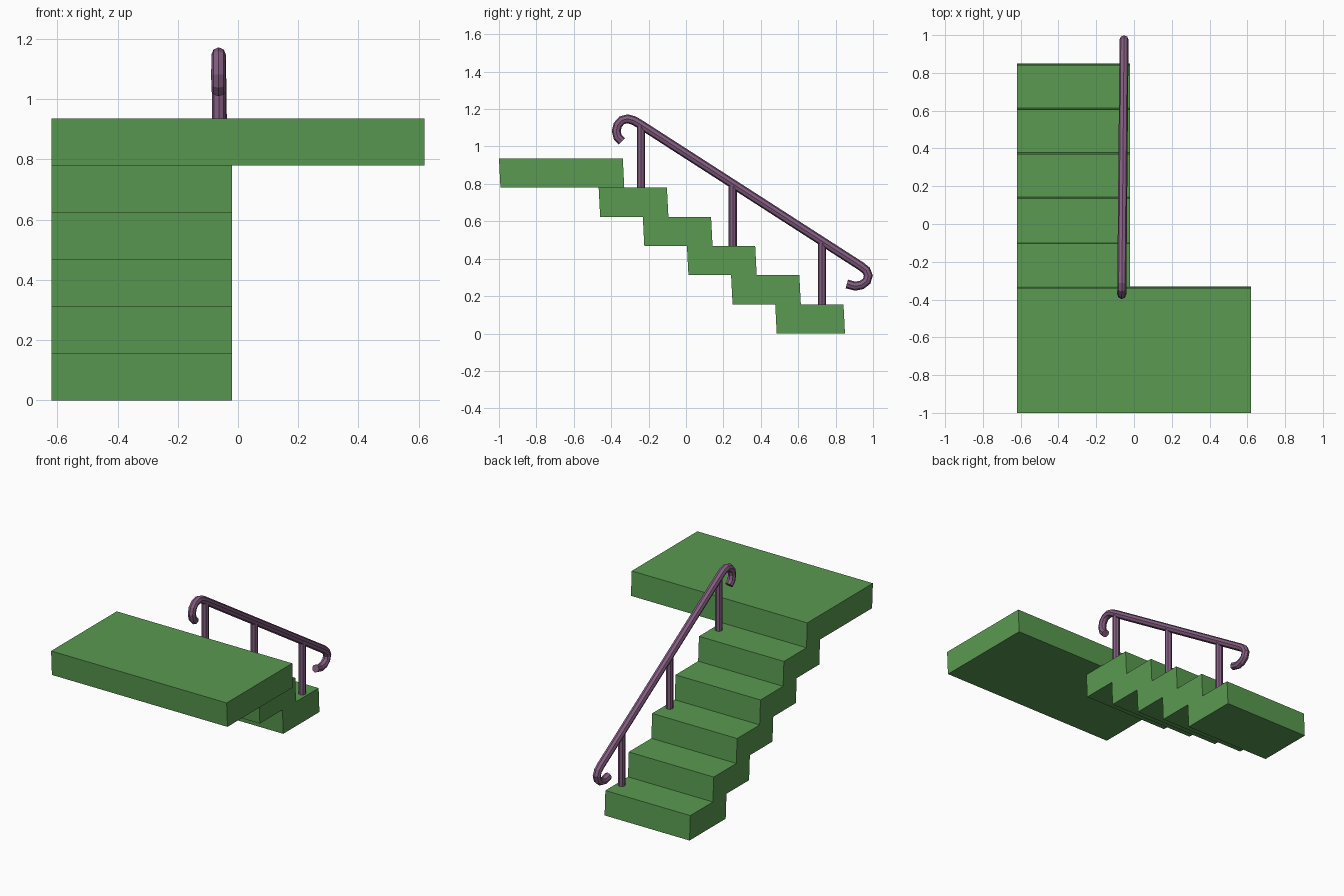
import bpy, bmesh

if "Cube" in bpy.data.objects:
    bpy.data.objects.remove(bpy.data.objects["Cube"])


def material(name, rgb):
    m = bpy.data.materials.new(name)
    m.diffuse_color = (*rgb, 1)
    m.use_nodes = True
    m.node_tree.nodes["Principled BSDF"].inputs["Base Color"].default_value = m.diffuse_color
    return m


green = material("green_paint", (0.10, 0.32, 0.08))
purple = material("purple_metal", (0.23, 0.11, 0.22))


def prism(name, profile, x0, x1):
    """Extrude a closed (y, z) profile along x."""
    bm = bmesh.new()
    face = bm.faces.new([bm.verts.new((x0, y, z)) for y, z in profile])
    new = bmesh.ops.extrude_face_region(bm, geom=[face])["geom"]
    bmesh.ops.translate(bm, vec=(x1 - x0, 0, 0),
                        verts=[v for v in new if isinstance(v, bmesh.types.BMVert)])
    bmesh.ops.recalc_face_normals(bm, faces=bm.faces)
    me = bpy.data.meshes.new(name)
    bm.to_mesh(me)
    bm.free()
    me.materials.append(green)
    ob = bpy.data.objects.new(name, me)
    bpy.context.collection.objects.link(ob)


# Stair flight: zigzag profile, risers leaning slightly
H, RUN, LEAN, STEPS = 0.156, 0.236, 0.004, 5
front, back = [], []
for i in range(STEPS):
    for edge, y in ((front, 0.846 - RUN * i), (back, 0.481 - RUN * i)):
        edge += [(y + LEAN, i * H), (y - LEAN, (i + 1) * H)]
prism("stair_flight", front + back[::-1], -0.62, -0.02)

# Landing slab
prism("landing", [(-0.992, 5 * H), (-1.0, 6 * H), (-0.338, 6 * H), (-0.330, 5 * H)],
      -0.62, 0.62)


def rail_x(y):
    return -0.0615 + 0.009 * y


def tube(name, points, radius):
    """Eight-sided capped tube along (y, z) points, turned into a mesh."""
    cu = bpy.data.curves.new(name, "CURVE")
    cu.dimensions = "3D"
    cu.bevel_depth = radius
    cu.bevel_resolution = 2
    cu.use_fill_caps = True
    sp = cu.splines.new("POLY")
    sp.points.add(len(points) - 1)
    for p, (y, z) in zip(sp.points, points):
        p.co = (rail_x(y), y, z, 1)
    sp.use_smooth = False
    cu.materials.append(purple)
    ob = bpy.data.objects.new(name, cu)
    bpy.context.collection.objects.link(ob)
    bpy.ops.object.select_all(action="DESELECT")
    ob.select_set(True)
    bpy.context.view_layer.objects.active = ob
    bpy.ops.object.convert(target="MESH")


# Handrail with a hook at each end
tube("handrail", [
    (-0.342, 1.027), (-0.365, 1.050), (-0.373, 1.082), (-0.365, 1.115),
    (-0.343, 1.140), (-0.312, 1.148), (-0.280, 1.139), (-0.250, 1.122),
    (0.935, 0.360), (0.963, 0.338), (0.975, 0.310), (0.966, 0.280),
    (0.940, 0.260), (0.905, 0.253), (0.860, 0.265)], 0.024)

# Posts standing on alternate treads
for n, (y, tread) in enumerate(((0.727, 1), (0.25, 3), (-0.24, 5))):
    tube(f"rail_post_{n + 1}", [(y, tread * H - 0.005), (y, 0.961 - 0.643 * y)], 0.022)
